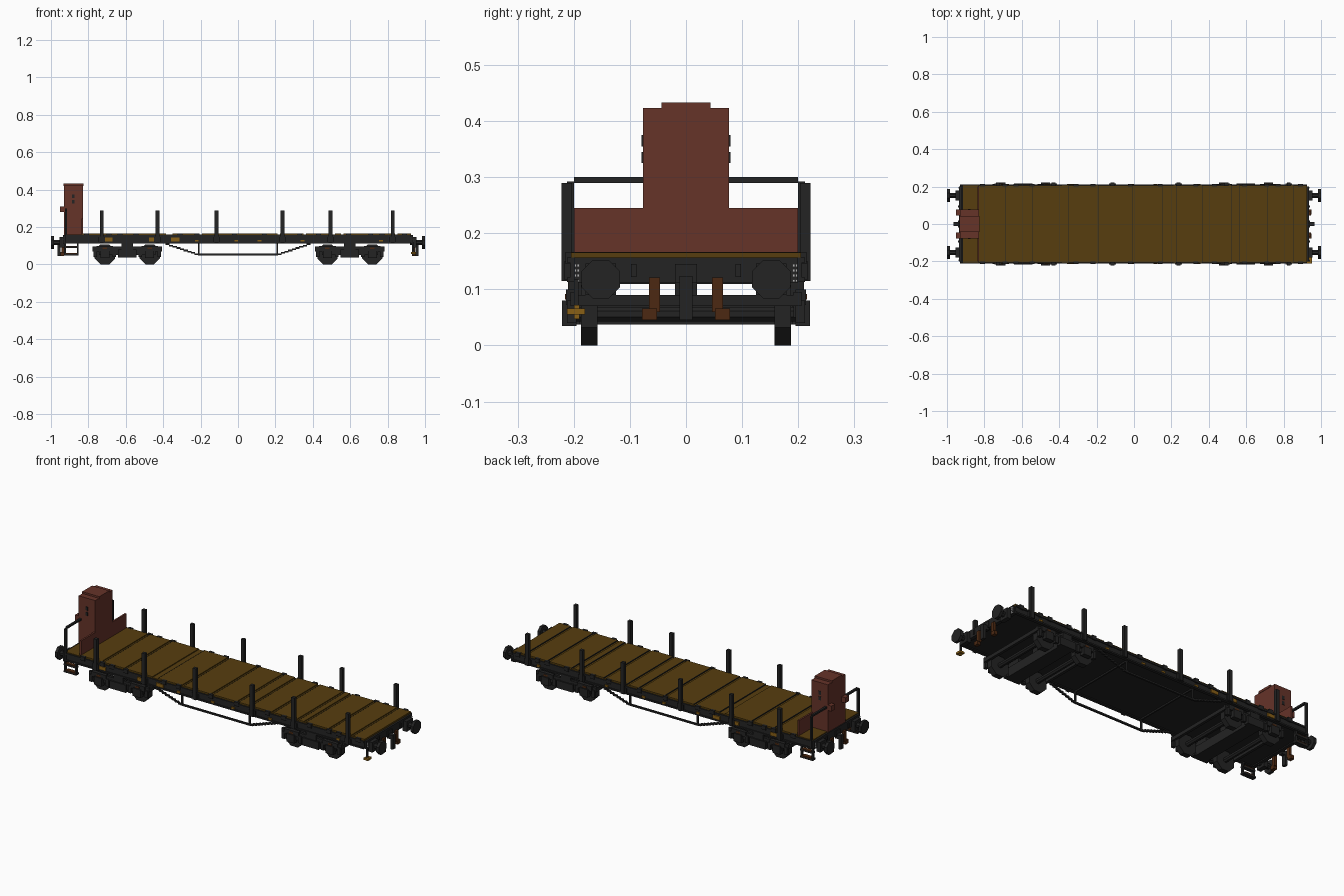
import bpy, bmesh, math
from mathutils import Matrix, Vector

cube = bpy.data.objects.get("Cube")
if cube:
    bpy.data.objects.remove(cube, do_unlink=True)


def material(name, rgb):
    m = bpy.data.materials.new(name)
    m.use_nodes = True
    m.diffuse_color = (*rgb, 1)
    bsdf = next(n for n in m.node_tree.nodes if n.type == 'BSDF_PRINCIPLED')
    bsdf.inputs["Base Color"].default_value = (*rgb, 1)
    bsdf.inputs["Roughness"].default_value = 0.9
    return m


IRON = material("dark iron", (0.017, 0.017, 0.017))
WOOD = material("deck wood", (0.095, 0.048, 0.0045))
RED = material("cabin red", (0.133, 0.033, 0.022))
AMBER = material("amber fittings", (0.25, 0.115, 0.008))
RUST = material("rusty brown", (0.072, 0.022, 0.006))
PALE = material("pale grey", (0.45, 0.45, 0.45))


def finish(name, bm, mat):
    bmesh.ops.recalc_face_normals(bm, faces=bm.faces)
    me = bpy.data.meshes.new(name)
    bm.to_mesh(me)
    bm.free()
    me.materials.append(mat)
    ob = bpy.data.objects.new(name, me)
    bpy.context.collection.objects.link(ob)
    return ob


def boxes(name, mat, spans):
    """One object from boxes given as (x0, x1, y0, y1, z0, z1)."""
    bm = bmesh.new()
    for x0, x1, y0, y1, z0, z1 in spans:
        mtx = Matrix.Translation(((x0 + x1) / 2, (y0 + y1) / 2, (z0 + z1) / 2))
        mtx = mtx @ Matrix.Diagonal((abs(x1 - x0), abs(y1 - y0), abs(z1 - z0), 1))
        bmesh.ops.create_cube(bm, size=1, matrix=mtx)
    return finish(name, bm, mat)


def both_y(spans):
    return spans + [(a, b, -d, -c, e, f) for a, b, c, d, e, f in spans]


def both_x(spans):
    return spans + [(-b, -a, c, d, e, f) for a, b, c, d, e, f in spans]


def cylinders(name, mat, radius, depth, centres, axis, sides=8):
    bm = bmesh.new()
    turn = Vector((0, 0, 1)).rotation_difference(Vector(axis)).to_matrix().to_4x4()
    for c in centres:
        mtx = Matrix.Translation(c) @ turn @ Matrix.Rotation(math.pi / sides, 4, 'Z')
        bmesh.ops.create_cone(bm, cap_ends=True, segments=sides, radius1=radius,
                              radius2=radius, depth=depth, matrix=mtx)
    return finish(name, bm, mat)


# Underframe: floor slab, side sills and end beams
boxes("underframe", IRON, [(-0.92, 0.92, -0.195, 0.195, 0.118, 0.152)])
boxes("side_sills", IRON, both_y([
    (-0.925, 0.925, 0.195, 0.207, 0.113, 0.157),
    (-0.925, 0.925, 0.203, 0.212, 0.148, 0.157),
    (-0.925, 0.925, 0.203, 0.212, 0.113, 0.121)]))
boxes("end_beams", IRON, both_x([(0.915, 0.935, -0.2, 0.2, 0.112, 0.157)]))

# Deck boards with alternating heights
seams = [-0.925, -0.83, -0.70, -0.685, -0.56, -0.545, -0.385, -0.35, -0.205, -0.19,
         -0.025, -0.01, 0.135, 0.15, 0.21, 0.225, 0.35, 0.365, 0.505, 0.52,
         0.55, 0.565, 0.70, 0.715, 0.84, 0.855, 0.925]
boxes("deck_boards", WOOD, [(a, b, -0.205, 0.205, 0.152, 0.166 if i % 2 else 0.161)
                            for i, (a, b) in enumerate(zip(seams, seams[1:]))])
boxes("deck_seams", IRON, [(s - 0.0015, s + 0.0015, -0.205, 0.205, 0.155, 0.1665)
                           for s in seams[1:-1:2]])

# Side stakes with their pockets
stake_x = [-0.728, -0.43, -0.115, 0.238, 0.494, 0.828]
boxes("stakes", IRON, both_y([(x - 0.01, x + 0.01, 0.203, 0.222, 0.115, 0.29) for x in stake_x]))
boxes("stake_pockets", IRON, both_y([(x - 0.018, x + 0.018, 0.205, 0.217, 0.118, 0.15)
                                     for x in stake_x]))

# Lashing tabs on the sill edge and small sill fittings
tab_x = [-0.81, -0.69, -0.63, -0.545, -0.31, -0.22, -0.02, 0.14, 0.33, 0.43, 0.59, 0.71, 0.77, 0.89]
boxes("lashing_tabs", IRON, both_y([(x - 0.013, x + 0.013, 0.2, 0.215, 0.145, 0.167) for x in tab_x]))
boxes("sill_plates", AMBER, both_y([(x - w, x + w, 0.207, 0.214, 0.124, 0.143) for x, w in [
    (-0.69, 0.02), (-0.455, 0.02), (-0.335, 0.022)]]))
boxes("sill_clips", AMBER, both_y([(x - 0.01, x + 0.01, 0.207, 0.213, 0.122, 0.132)
                                  for x in (-0.22, -0.01, 0.115, 0.345, 0.765)]))

# Truss rods, rising in small steps at both ends
steps = 9
rods = [(-0.215, 0.215, 0.19, 0.2, 0.049, 0.058), (0.205, 0.213, 0.19, 0.2, 0.055, 0.118),
        (-0.213, -0.205, 0.19, 0.2, 0.055, 0.118)]
for i in range(steps):
    x, z = 0.21 + i * 0.0195, 0.051 + i * 0.0065
    rods += both_x([(x, x + 0.022, 0.19, 0.2, z, z + 0.009)])
boxes("truss_rods", IRON, both_y(rods))
boxes("truss_cross_bars", IRON, both_x([(0.205, 0.213, -0.195, 0.195, 0.11, 0.119)]))

# Bogies: wheels, axles, side frames, axle boxes, springs, bolster
for side, bx in (("rear", -0.592), ("lead", 0.598)):
    wheel_x = (bx - 0.12, bx + 0.12)
    cylinders(side + "_wheels", IRON, 0.0585, 0.03,
              [(x, y, 0.054) for x in wheel_x for y in (-0.1725, 0.1725)], (0, 1, 0))
    cylinders(side + "_axles", IRON, 0.014, 0.4, [(x, 0, 0.056) for x in wheel_x], (0, 1, 0))
    frame = [(bx - 0.185, bx + 0.185, 0.192, 0.206, 0.07, 0.095),
             (bx - 0.15, bx + 0.15, 0.192, 0.204, 0.05, 0.075),
             (bx - 0.05, bx + 0.05, 0.19, 0.216, 0.037, 0.08),
             (bx - 0.03, bx + 0.03, 0.19, 0.21, 0.08, 0.115)]
    for x in wheel_x:
        frame += [(x - 0.024, x + 0.024, 0.195, 0.221, 0.035, 0.08),
                  (x - 0.045, x + 0.045, 0.195, 0.214, 0.072, 0.1),
                  (x - 0.06, x - 0.042, 0.195, 0.212, 0.04, 0.08),
                  (x + 0.042, x + 0.06, 0.195, 0.212, 0.04, 0.08)]
    boxes(side + "_bogie_sides", IRON, both_y(frame))
    boxes(side + "_bogie_bolster", IRON, [
        (bx - 0.04, bx + 0.04, -0.195, 0.195, 0.037, 0.088),
        (bx - 0.03, bx + 0.03, -0.02, 0.02, 0.088, 0.12),
        (bx - 0.03, bx + 0.03, 0.125, 0.195, 0.085, 0.118),
        (bx - 0.03, bx + 0.03, -0.195, -0.125, 0.085, 0.118),
        (bx - 0.185, bx - 0.17, -0.195, 0.195, 0.07, 0.09),
        (bx + 0.17, bx + 0.185, -0.195, 0.195, 0.07, 0.09)])
    boxes(side + "_bogie_clips", RUST, both_y([(x - 0.012, x + 0.012, 0.206, 0.2155, 0.082, 0.092)
                                               for x in wheel_x]))

# Buffers, coupling hooks and hoses at both ends
ends = [(s, y) for s in (-1, 1) for y in (-0.152, 0.152)]
cylinders("buffer_heads", IRON, 0.037, 0.016, [(s * 0.992, y, 0.118) for s, y in ends], (1, 0, 0))
cylinders("buffer_stems", IRON, 0.015, 0.07, [(s * 0.955, y, 0.118) for s, y in ends], (1, 0, 0))
boxes("buffer_bases", IRON, both_x(both_y([(0.93, 0.955, 0.125, 0.179, 0.09, 0.146)])))
boxes("coupling_hooks", IRON, both_x([
    (0.93, 0.965, -0.012, 0.012, 0.1, 0.124), (0.95, 0.965, -0.012, 0.012, 0.045, 0.1),
    (0.93, 0.94, -0.02, 0.02, 0.112, 0.145)]))
boxes("brake_hoses", RUST, both_x(both_y([
    (0.93, 0.945, 0.046, 0.066, 0.06, 0.121), (0.93, 0.95, 0.052, 0.078, 0.045, 0.066)])))
boxes("end_brackets", IRON, both_x(both_y([(0.93, 0.94, 0.088, 0.098, 0.122, 0.145)])))
boxes("end_markings", PALE, both_x(both_y([
    (0.935, 0.938, y, y + 0.004, z, z + 0.005)
    for y in (0.19, 0.195) for z in (0.113, 0.122, 0.131, 0.14)])))

# Shunter's step at the plain end
boxes("corner_step_hanger", IRON, [(0.93, 0.94, -0.2, -0.192, 0.05, 0.118)])
boxes("corner_step_tread", AMBER, [(0.925, 0.952, -0.212, -0.18, 0.055, 0.066),
                                   (0.933, 0.943, -0.2, -0.19, 0.047, 0.072)])

# Ladder steps below the cabin
boxes("cabin_step_frames", IRON, both_y([
    (-0.93, -0.92, 0.195, 0.207, 0.052, 0.118), (-0.862, -0.852, 0.195, 0.207, 0.052, 0.118),
    (-0.93, -0.852, 0.19, 0.21, 0.087, 0.096), (-0.93, -0.852, 0.185, 0.21, 0.048, 0.057)]))
boxes("cabin_step_treads", RUST, both_y([
    (-0.92, -0.862, 0.186, 0.209, 0.057, 0.062), (-0.92, -0.862, 0.19, 0.209, 0.096, 0.1)]))

# Brakeman's cabin, stepped roof, windows, end lamps and low wall
boxes("cabin", RED, [(-0.93, -0.828, -0.077, 0.077, 0.155, 0.423)])
boxes("cabin_roof", RED, [(-0.932, -0.826, -0.044, 0.044, 0.42, 0.433)])
boxes("cabin_windows", IRON, both_y([
    (-0.888, -0.873, 0.0765, 0.079, 0.325, 0.345), (-0.888, -0.873, 0.0765, 0.079, 0.355, 0.375)]))
boxes("cabin_end_boxes", RED, both_y([(-0.953, -0.93, 0.045, 0.077, 0.28, 0.31)]))
boxes("low_wall", RED, [(-0.838, -0.828, -0.2, 0.2, 0.16, 0.245)])

# Handrails beside the cabin
boxes("handrails", IRON, both_y([
    (-0.925, -0.913, 0.07, 0.2, 0.29, 0.3), (-0.925, -0.913, 0.2, 0.212, 0.115, 0.292)]))
